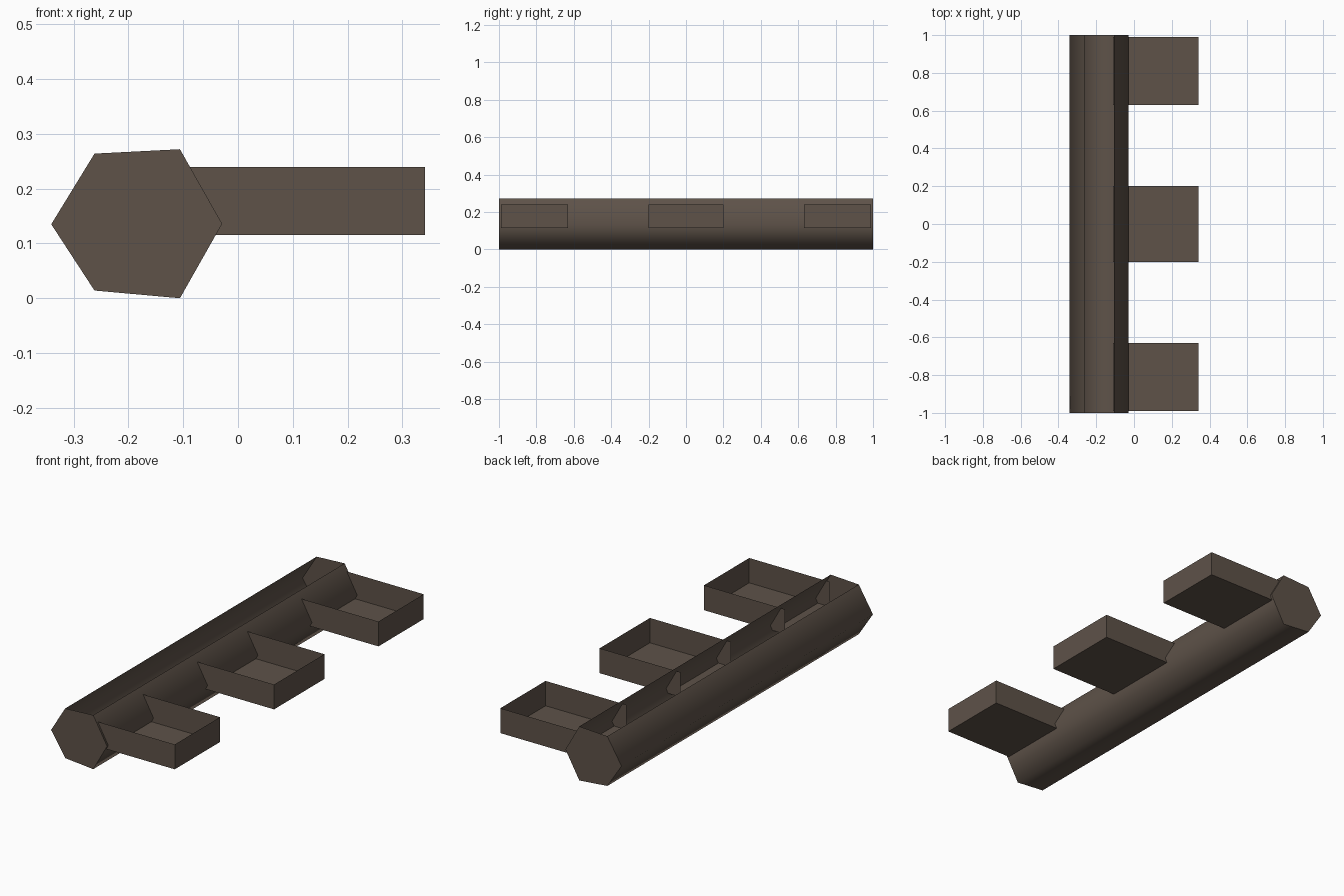
import bpy
import bmesh

if "Cube" in bpy.data.objects:
    bpy.data.objects.remove(bpy.data.objects["Cube"])

wood = bpy.data.materials.new("dark_brown")
wood.diffuse_color = (0.112, 0.085, 0.066, 1.0)
wood.use_nodes = True
wood.node_tree.nodes["Principled BSDF"].inputs["Base Color"].default_value = wood.diffuse_color


def finish(bm, name):
    mesh = bpy.data.meshes.new(name)
    bm.to_mesh(mesh)
    bm.free()
    mesh.materials.append(wood)
    obj = bpy.data.objects.new(name, mesh)
    bpy.context.collection.objects.link(obj)
    return obj


# Hexagonal trough: outline in x, z, counter-clockwise seen from the front
HEX = [(-0.262, 0.264), (-0.341, 0.135), (-0.262, 0.014),
       (-0.106, 0.0), (-0.029, 0.136), (-0.106, 0.272)]

bm = bmesh.new()
front = [bm.verts.new((x, -1.0, z)) for x, z in HEX]
back = [bm.verts.new((x, 1.0, z)) for x, z in HEX]
caps = [bm.faces.new(front), bm.faces.new(back[::-1])]
# The side between the last and first corner is left out: the top is open
for i in range(5):
    side = bm.faces.new((front[i + 1], front[i], back[i], back[i + 1]))
    side.smooth = True
for cap in caps:
    for edge in cap.edges:
        edge.smooth = False
finish(bm, "hexagonal_trough")


# Open trays: no lid and no wall on the trough side
def tray(name, y0, y1, x0=-0.11, x1=0.341, z0=0.115, z1=0.24):
    bm = bmesh.new()
    low = [bm.verts.new((x, y, z0)) for x, y in ((x0, y0), (x1, y0), (x1, y1), (x0, y1))]
    top = [bm.verts.new((v.co.x, v.co.y, z1)) for v in low]
    bm.faces.new(low[::-1])
    for i in range(3):
        bm.faces.new((low[i], low[i + 1], top[i + 1], top[i]))
    finish(bm, name)


tray("front_tray", -0.99, -0.63)
tray("middle_tray", -0.2, 0.2)
tray("back_tray", 0.63, 0.99)
